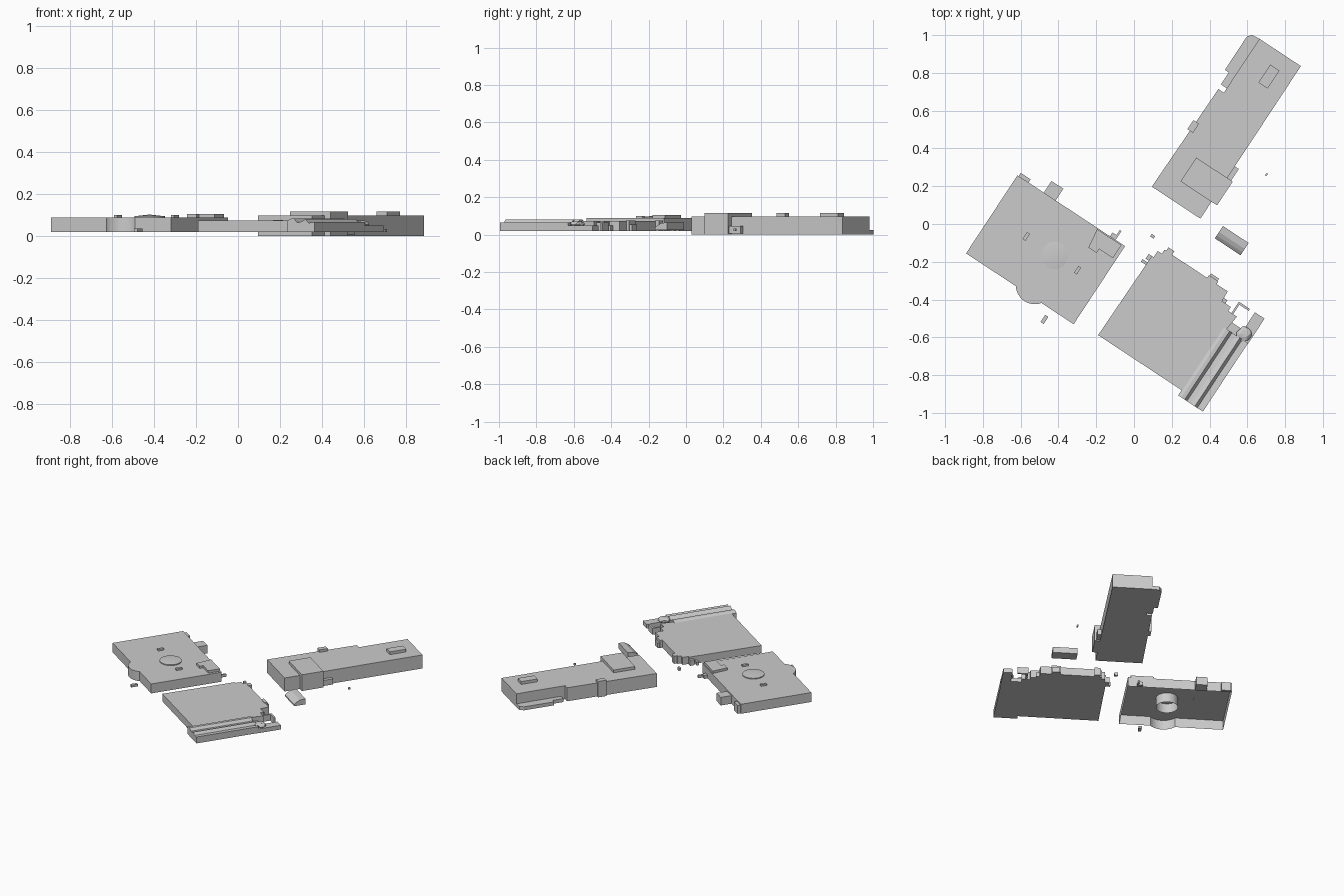
import bpy, bmesh, math, random
from mathutils import Matrix

# The whole site is laid out in a plan turned about z
TURN = Matrix.Rotation(math.atan2(-0.55, 0.835), 4, 'Z')


def finish(name, bm):
    bmesh.ops.recalc_face_normals(bm, faces=bm.faces)
    me = bpy.data.meshes.new(name)
    bm.to_mesh(me)
    bm.free()
    me.transform(TURN)
    ob = bpy.data.objects.new(name, me)
    bpy.context.collection.objects.link(ob)
    return ob


def prism(name, pts, z0, z1, open_bottom=False, peak=0):
    bm = bmesh.new()
    lo = [bm.verts.new((x, y, z0)) for x, y in pts]
    hi = [bm.verts.new((x, y, z1)) for x, y in pts]
    n = len(pts)
    for i in range(n):
        j = (i + 1) % n
        bm.faces.new((lo[i], lo[j], hi[j], hi[i]))
    top = bm.faces.new(hi)
    if not open_bottom:
        bm.faces.new(lo[::-1])
    bmesh.ops.recalc_face_normals(bm, faces=bm.faces)
    if peak:
        r = bmesh.ops.poke(bm, faces=[top])
        r['verts'][0].co.z += peak
    return finish(name, bm)


def box(name, a0, a1, b0, b1, z0, z1):
    return prism(name, [(a0, b0), (a1, b0), (a1, b1), (a0, b1)], z0, z1)


def arc(ca, cb, r, start, end, n):
    return [(ca + r * math.cos(math.radians(start + (end - start) * i / n)),
             cb + r * math.sin(math.radians(start + (end - start) * i / n)))
            for i in range(n + 1)]


def extrude(name, profile, c0, c1, axis):
    """Sweep a (coordinate, z) profile along plan axis 'a' or 'b'."""
    bm = bmesh.new()
    put = (lambda p, c: (c, p[0], p[1])) if axis == 'a' else (lambda p, c: (p[0], c, p[1]))
    r0 = [bm.verts.new(put(p, c0)) for p in profile]
    r1 = [bm.verts.new(put(p, c1)) for p in profile]
    n = len(profile)
    for i in range(n):
        j = (i + 1) % n
        bm.faces.new((r0[i], r0[j], r1[j], r1[i]))
    bm.faces.new(r0)
    bm.faces.new(r1[::-1])
    return finish(name, bm)


# Long hall
prism("long_hall", [(-0.03, 0.217), (0.278, 0.217), (0.278, 1.184),
                    (0.015, 1.184), (0.015, 0.842), (-0.02, 0.842)], 0, 0.097)
prism("long_hall_dock", [(-0.047, 0.946), (-0.047, 1.155), (-0.03, 1.18), (0.015, 1.184),
                         (0.015, 0.87), (-0.022, 0.87), (-0.022, 0.946)], 0, 0.025)
box("long_hall_entrance", 0.082, 0.313, 0.324, 0.475, 0, 0.117)
box("long_hall_roof_unit", 0.138, 0.196, 0.988, 1.102, 0.095, 0.117)
box("long_hall_stair", -0.04, -0.005, 0.575, 0.632, 0, 0.115)
box("long_hall_side_porch", 0.27, 0.303, 0.475, 0.548, 0.005, 0.045)

# Square hall: open-bottomed shell with a round bay
bay = arc(-0.26, -0.56, 0.1, 216, 324, 14)
prism("square_hall", [(-0.657, -0.619)] + bay +
      [(0.025, -0.619), (0.025, -0.124), (-0.657, -0.124)], 0.02, 0.088, open_bottom=True)
drum = prism("square_hall_drum", arc(-0.259, -0.37, 0.072, 0, 348.75, 31),
             0.02, 0.094, open_bottom=True, peak=0.008)
for ob in (drum,):
    bpy.context.view_layer.objects.active = ob
    ob.select_set(True)
    bpy.ops.object.shade_smooth_by_angle(angle=math.radians(30))
prism("square_hall_roof_block", [(-0.148, -0.13), (-0.133, -0.237), (-0.081, -0.237),
                                 (-0.081, -0.212), (0.006, -0.212), (0.006, -0.13)],
      0.086, 0.105)
for i, a in enumerate((-0.44, -0.115)):
    box(f"roof_vent_{i}", a - 0.009, a + 0.009, -0.39, -0.348, 0.086, 0.1)
box("square_hall_back_porch", -0.49, -0.415, -0.126, -0.05, 0.02, 0.078)
box("square_hall_corner_porch", -0.65, -0.587, -0.126, -0.104, 0.02, 0.08)
box("square_hall_step", -0.07, -0.04, -0.126, -0.1, 0.02, 0.045)
box("square_hall_fin", -0.045, -0.035, -0.126, -0.068, 0.02, 0.04)
box("front_kiosk", -0.128, -0.108, -0.705, -0.66, 0.02, 0.036)

# Flat hall with stepped corners
prism("flat_hall", [(0.165, -0.596), (0.7, -0.596), (0.715, -0.197), (0.725, -0.11),
                    (0.67, -0.11), (0.67, -0.085), (0.614, -0.085), (0.61, -0.025),
                    (0.21, -0.025), (0.21, -0.05), (0.184, -0.05), (0.184, -0.09),
                    (0.172, -0.09)], 0.02, 0.074)
flat_bits = [  # a0, a1, b0, b1, top
    (0.22, 0.258, -0.03, -0.003, 0.075),
    (0.48, 0.54, -0.03, -0.008, 0.075),
    (0.485, 0.535, -0.01, 0.006, 0.055),
    (0.14, 0.175, -0.146, -0.13, 0.045),
    (0.152, 0.175, -0.12, -0.09, 0.06),
    (0.61, 0.635, -0.09, -0.065, 0.05)]
for i, (a0, a1, b0, b1, z) in enumerate(flat_bits):
    box(f"flat_hall_porch_{i}", a0, a1, b0, b1, 0.02, z)

# Ridged wing beside the flat hall
extrude("ridged_wing", [(0.694, 0.02), (0.694, 0.072), (0.715, 0.082), (0.735, 0.082),
                        (0.75, 0.064), (0.775, 0.068), (0.8, 0.08), (0.815, 0.062),
                        (0.851, 0.066), (0.851, 0.02)], -0.629, -0.195, 'b')
box("wing_low_end", 0.792, 0.853, -0.2, -0.038, 0.02, 0.05)
box("wing_link", 0.715, 0.8, -0.2, -0.15, 0.02, 0.045)
box("court_wall_long", 0.7, 0.76, -0.05, -0.038, 0.02, 0.065)
box("court_wall_short", 0.69, 0.701, -0.11, -0.038, 0.02, 0.065)

# Faceted canopy over the junction
random.seed(4)
bm = bmesh.new()
bmesh.ops.create_icosphere(bm, subdivisions=2, radius=1)
for v in bm.verts:
    k = random.uniform(0.8, 1.1)
    v.co = (0.806 + v.co.x * 0.04 * k, -0.165 + v.co.y * 0.045 * k, 0.055 + v.co.z * 0.02 * k)
finish("junction_canopy", bm)

# Freestanding pavilion with a rounded slope, and two small huts
extrude("pavilion", [(0.172, 0.025), (0.172, 0.036), (0.19, 0.051), (0.212, 0.062),
                     (0.25, 0.066), (0.25, 0.025)], 0.399, 0.562, 'a')
box("small_hut", 0.107, 0.129, -0.008, 0.008, 0.02, 0.04)
box("tiny_hut", 0.437, 0.446, 0.597, 0.612, 0.02, 0.033)
